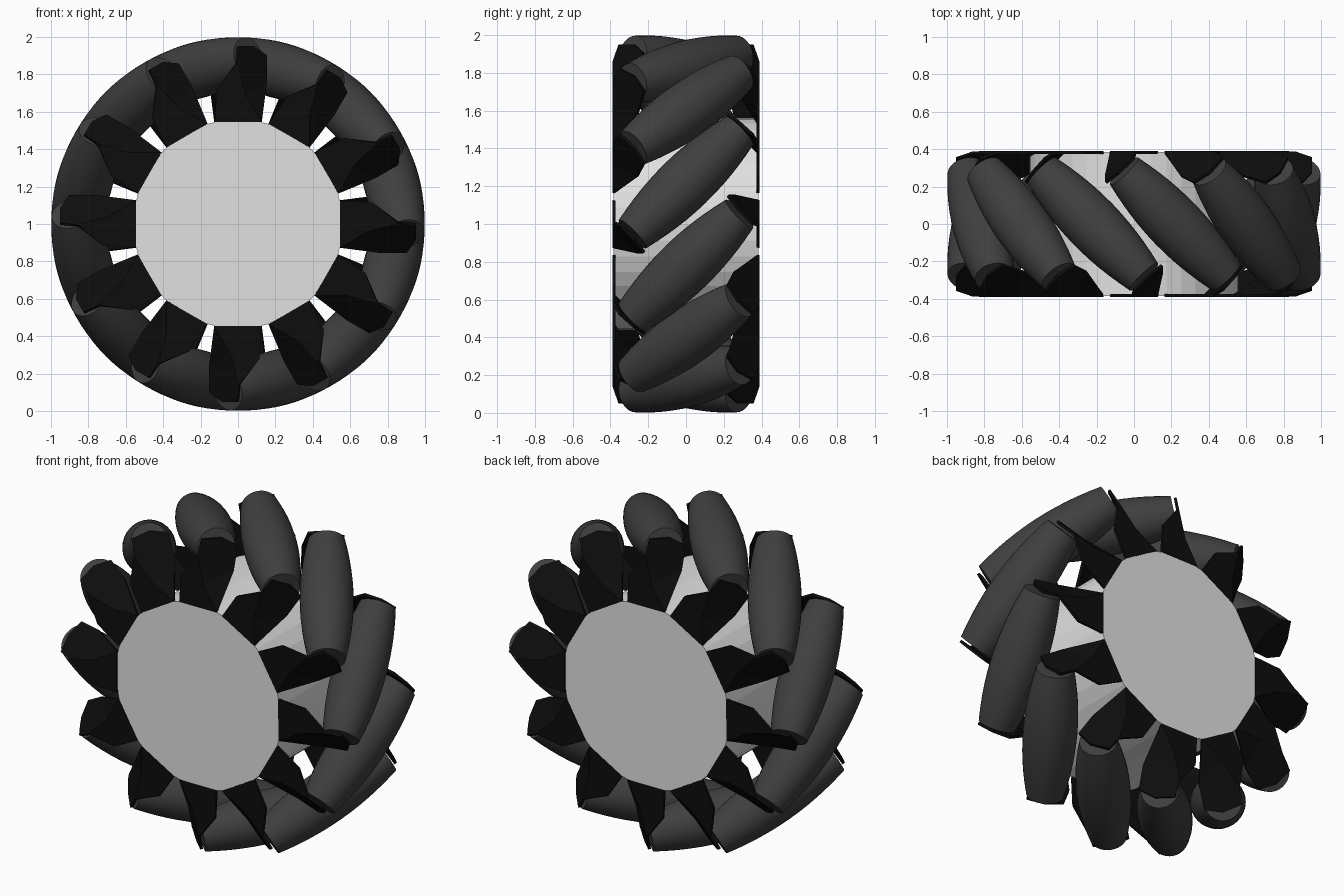
import bpy, bmesh, math
from mathutils import Matrix, Vector

if "Cube" in bpy.data.objects:
    bpy.data.objects.remove(bpy.data.objects["Cube"], do_unlink=True)

COUNT = 12
STEP = 2 * math.pi / COUNT
CENTRE = Vector((0, 0, 1))
ROLLER_ORBIT = 0.85
HALF_LENGTH = 0.4
PLATE_Y = -0.382


def material(name, value, roughness):
    mat = bpy.data.materials.new(name)
    mat.use_nodes = True
    colour = (value, value, value, 1)
    mat.diffuse_color = colour
    shader = mat.node_tree.nodes["Principled BSDF"]
    shader.inputs["Base Color"].default_value = colour
    shader.inputs["Roughness"].default_value = roughness
    return mat


light_grey = material("light grey metal", 0.75, 0.5)
rubber = material("dark grey rubber", 0.05, 0.8)
black = material("black bracket", 0.004, 0.6)


def add_object(name, bm, mat):
    bmesh.ops.recalc_face_normals(bm, faces=bm.faces)
    mesh = bpy.data.meshes.new(name)
    bm.to_mesh(mesh)
    bm.free()
    mesh.materials.append(mat)
    obj = bpy.data.objects.new(name, mesh)
    bpy.context.collection.objects.link(obj)
    return obj


def wheel_frame(angle):
    """Columns: radial, wheel axis, tangential."""
    c, s = math.cos(angle), math.sin(angle)
    turn = Matrix(((c, 0, -s), (0, 1, 0), (s, 0, c))).to_4x4()
    return Matrix.Translation(CENTRE) @ turn


# Hub drum along the wheel axis
bm = bmesh.new()
bmesh.ops.create_cone(bm, cap_ends=True, segments=40, radius1=0.56, radius2=0.56,
                      depth=0.77, matrix=Matrix.Translation(CENTRE) @ Matrix.Rotation(math.pi / 2, 4, "X"))
add_object("hub", bm, light_grey)


# Barrel roller whose bulge follows the wheel's outer circle
def build_roller(name, angle, segments=32, rings=12):
    bm = bmesh.new()
    axis = Vector((0, 1, 1)).normalized()
    side = Vector((0, 1, -1)).normalized()
    radial = Vector((1, 0, 0))
    loops = []
    for i in range(rings + 1):
        s = HALF_LENGTH * (2 * i / rings - 1)
        radius = 1 - math.hypot(ROLLER_ORBIT, s * math.sqrt(0.5))
        middle = radial * ROLLER_ORBIT + axis * s
        loop = []
        for k in range(segments):
            a = 2 * math.pi * k / segments
            loop.append(bm.verts.new(middle + radius * (radial * math.cos(a) + side * math.sin(a))))
        loops.append(loop)
    for low, high in zip(loops, loops[1:]):
        for k in range(segments):
            n = (k + 1) % segments
            bm.faces.new((low[k], low[n], high[n], high[k]))
    bm.faces.new(loops[0])
    bm.faces.new(loops[-1])
    bm.transform(wheel_frame(angle))
    obj = add_object(name, bm, rubber)
    bpy.ops.object.select_all(action="DESELECT")
    obj.select_set(True)
    bpy.context.view_layer.objects.active = obj
    bpy.ops.object.shade_smooth_by_angle(angle=math.radians(35))


# Folded bracket: flat arm, triangular gusset and angled end tab
def build_bracket(name, angle, back):
    tilt = STEP / 2
    normal = Vector((-math.sin(tilt), 1, math.cos(tilt)))
    tab_middle = Vector((0.9, -0.297, -0.07))

    def flat(r, t):
        return Vector((r, PLATE_Y, t))

    def tab(r, t):
        away = normal.x * (r - tab_middle.x) + normal.z * (t - tab_middle.z)
        return Vector((r, tab_middle.y - away, t))

    def fold(r):
        drop = normal.x * (r - tab_middle.x) + PLATE_Y - tab_middle.y
        return flat(r, tab_middle.z - drop / normal.z)

    points = {
        "base_a": flat(0.545, 0.125), "base_b": flat(0.545, -0.125),
        "fold_in": fold(0.69), "fold_out": fold(0.86), "shoulder": flat(0.72, 0.115),
        "tab_in": tab(0.76, -0.15), "tab_low": tab(0.9, -0.15),
        "tab_tip": tab(0.95, -0.08), "tab_top": tab(0.95, 0.0),
    }
    bm = bmesh.new()
    v = {key: bm.verts.new(p) for key, p in points.items()}
    for face in (("base_a", "base_b", "fold_in", "fold_out", "shoulder"),
                 ("base_b", "tab_in", "fold_in"),
                 ("fold_in", "tab_in", "tab_low", "tab_tip", "tab_top", "fold_out")):
        bm.faces.new([v[key] for key in face])
    if back:
        bm.transform(Matrix.Rotation(math.pi, 4, "X"))
    bm.transform(wheel_frame(angle))
    obj = add_object(name, bm, black)
    thick = obj.modifiers.new("thickness", "SOLIDIFY")
    thick.thickness = 0.016
    thick.offset = 0


for i in range(COUNT):
    build_roller(f"roller_{i + 1}", (i + 0.5) * STEP)
    build_bracket(f"front_bracket_{i + 1}", i * STEP, False)
    build_bracket(f"back_bracket_{i + 1}", i * STEP, True)
